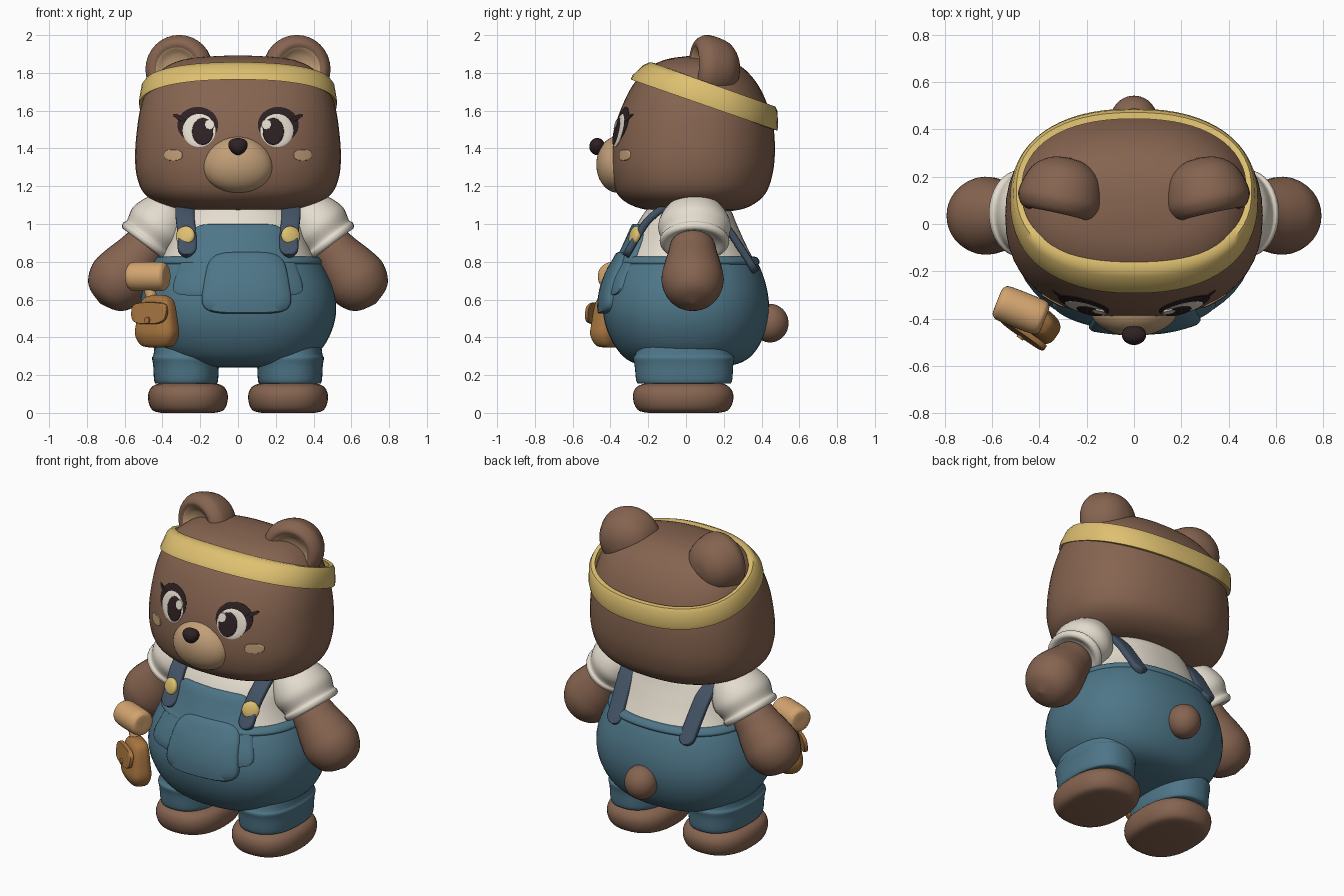
import bpy, bmesh, math
from mathutils import Vector, Matrix

if "Cube" in bpy.data.objects:
    bpy.data.objects.remove(bpy.data.objects["Cube"])


def mat(name, *rgb):
    m = bpy.data.materials.new(name)
    lin = [((c / 255 + 0.055) / 1.055) ** 2.4 for c in rgb]
    m.diffuse_color = (*lin, 1)
    m.use_nodes = True
    m.node_tree.nodes["Principled BSDF"].inputs["Base Color"].default_value = m.diffuse_color
    return m


FUR = mat("brown fur", 134, 100, 80)
TAN = mat("tan fur", 194, 159, 120)
WHITE = mat("off white", 228, 220, 206)
BLUE = mat("denim blue", 78, 118, 136)
YELLOW = mat("yellow", 222, 192, 112)
SLATE = mat("slate strap", 66, 82, 100)
DARK = mat("dark brown", 46, 33, 35)
LEATHER = mat("leather", 166, 116, 63)
WOOD = mat("light wood", 212, 165, 112)


def finish(name, bm, material, matrix=None):
    bmesh.ops.recalc_face_normals(bm, faces=bm.faces[:])
    me = bpy.data.meshes.new(name)
    bm.to_mesh(me)
    bm.free()
    ob = bpy.data.objects.new(name, me)
    bpy.context.collection.objects.link(ob)
    me.materials.append(material)
    if matrix:
        ob.matrix_world = matrix
    bpy.ops.object.select_all(action='DESELECT')
    ob.select_set(True)
    bpy.context.view_layer.objects.active = ob
    bpy.ops.object.shade_smooth_by_angle(angle=math.radians(45))
    return ob


def spline(keys, steps):
    """Catmull-Rom samples through a list of tuples."""
    out = []
    for i in range(len(keys) - 1):
        p = [keys[max(0, min(len(keys) - 1, i + k))] for k in (-1, 0, 1, 2)]
        for j in range(steps):
            t = j / steps
            out.append(tuple(0.5 * (2 * b + (c - a) * t + (2 * a - 5 * b + 4 * c - d) * t * t
                                    + (3 * b - a - 3 * c + d) * t ** 3) for a, b, c, d in zip(*p)))
    return out + [tuple(keys[-1])]


def oval(rx, rz, n=2.0, rot=0, taper=0, seg=48):
    """Superellipse outline, optionally wider at the bottom."""
    pts = []
    for k in range(seg):
        c, s = math.cos(2 * math.pi * k / seg), math.sin(2 * math.pi * k / seg)
        x = math.copysign(abs(c) ** (2 / n), c) * rx
        z = math.copysign(abs(s) ** (2 / n), s) * rz
        x *= 1 - taper * z / rz
        pts.append((x * math.cos(rot) - z * math.sin(rot), x * math.sin(rot) + z * math.cos(rot)))
    return pts


def skin(name, rings, material, matrix=None, closed=False):
    bm = bmesh.new()
    vs = [[bm.verts.new(p) for p in r] for r in rings]
    n = len(vs[0])
    for i in range(len(vs) if closed else len(vs) - 1):
        a, b = vs[i], vs[(i + 1) % len(vs)]
        for k in range(n):
            bm.faces.new((a[k], a[(k + 1) % n], b[(k + 1) % n], b[k]))
    if not closed:
        bm.faces.new(vs[0])
        bm.faces.new(vs[-1])
    return finish(name, bm, material, matrix)


def loft(name, keys, material, cx=0, n=2.3, matrix=None, steps=4):
    """Stack of sections: (z, half width, front y, back y)."""
    rings = []
    for z, rx, yf, yb in spline(keys, steps):
        rings.append([(cx + x, (yf + yb) / 2 + y, z)
                      for x, y in oval(max(rx, .004), max((yb - yf) / 2, .004), n)])
    return skin(name, rings, material, matrix)


def lathe(name, origin, axis, profile, material, steps=4, sx=1):
    """Turned shape from (distance, radius) points along an axis."""
    m = Matrix.Translation(origin) @ Vector(axis).to_track_quat('Z', 'Y').to_matrix().to_4x4()
    rings = [[(x * sx, y, t) for x, y in oval(max(r, .002), max(r, .002), seg=32)]
             for t, r in spline(profile, steps)]
    return skin(name, rings, material, m)


def surface(keys, n=2.3):
    """Front y of a lofted shape at (x, z)."""
    s = spline(keys, 8)

    def f(x, z):
        a, b = next(((a, b) for a, b in zip(s, s[1:]) if a[0] <= z <= b[0]), (s[-2], s[-1]))
        t = (z - a[0]) / (b[0] - a[0] or 1)
        _, rx, yf, yb = (p + (q - p) * t for p, q in zip(a, b))
        return (yf + yb) / 2 - (yb - yf) / 2 * max(0, 1 - abs(x / rx) ** n) ** (1 / n)
    return f


def plate(name, cx, cz, outline, surf, off, material, matrix=None):
    """Thin patch that follows a surface."""
    rings = [[(cx + x * k, surf(cx + x * k, cz + z * k) - o, cz + z * k) for x, z in outline]
             for k, o in ((.03, off), (.25, off), (.5, off), (.75, off), (.96, off), (1, off * .7), (1, -.01))]
    return skin(name, rings, material, matrix)


def ball(name, loc, scale, material, taper=0):
    bm = bmesh.new()
    bmesh.ops.create_uvsphere(bm, u_segments=40, v_segments=24, radius=1)
    for v in bm.verts:
        v.co.x *= 1 + taper * v.co.z
        v.co = Vector([c * s for c, s in zip(v.co, scale)]) + Vector(loc)
    return finish(name, bm, material)


# Head
HEAD = [(1.065, .01, .03, .05), (1.07, .25, -.17, .25), (1.10, .40, -.29, .35), (1.16, .495, -.365, .42),
        (1.25, .535, -.395, .455), (1.36, .545, -.40, .47), (1.50, .535, -.38, .465), (1.62, .515, -.34, .435),
        (1.73, .475, -.285, .385), (1.82, .40, -.21, .31), (1.87, .29, -.11, .22), (1.888, .13, .0, .14),
        (1.892, .01, .06, .08)]
loft("head", HEAD, FUR)
face = surface(HEAD)
ball("muzzle", (0, -.36, 1.315), (.185, .115, .15), TAN, -.08)
ball("nose", (0, -.47, 1.41), (.05, .042, .045), DARK, .25)

# Tilted headband: (half width, front y, back y, front z, back z)
band = []
for rx, yf, yb, zf, zb in ((.495, -.26, .455, 1.775, 1.50), (.523, -.293, .483, 1.765, 1.495),
                           (.524, -.285, .488, 1.785, 1.515), (.512, -.225, .484, 1.842, 1.60),
                           (.498, -.19, .472, 1.857, 1.622), (.475, -.16, .445, 1.85, 1.625)):
    band.append([(x, (yf + yb) / 2 + y, (zf + zb) / 2 + (zb - zf) * y / (yb - yf))
                 for x, y in oval(rx, (yb - yf) / 2, 2.3, seg=64)])
skin("headband", band, YELLOW, closed=True)

# Torso: overalls below, shirt above
TORSO = [(.24, .01, 0, .02), (.245, .2, -.18, .19), (.27, .34, -.29, .3), (.33, .435, -.36, .37),
         (.43, .495, -.415, .42), (.54, .52, -.44, .44), (.65, .507, -.43, .43), (.75, .465, -.395, .40),
         (.82, .42, -.355, .365), (.90, .385, -.315, .325), (1.0, .355, -.27, .28), (1.07, .31, -.225, .25),
         (1.12, .25, -.18, .2)]
loft("overalls", TORSO[:9], BLUE)
loft("shirt", [(z, rx - .012, yf + .012, yb - .012) for z, rx, yf, yb in TORSO[7:]], WHITE)
loft("waistband", [(.785, .44, -.372, .383), (.80, .447, -.38, .39), (.822, .431, -.366, .377),
                   (.828, .415, -.35, .36)], BLUE)
chest = surface(TORSO)
plate("bib", 0, .81, oval(.30, .19, 8, taper=.22, seg=72), chest, .015, BLUE)
plate("bib_pocket", .045, .688, oval(.225, .163, 4.5, taper=.12, seg=64), chest, .03, BLUE)
ball("tail", (0, .445, .475), (.098, .098, .102), FUR)


def strap(s):
    path = [Vector(p) for p in spline([(.27, -.32, .83), (.27, -.255, .94), (.28, -.19, 1.03), (.28, -.08, 1.10),
                                       (.28, .08, 1.10), (.27, .2, 1.0), (.26, .285, .88), (.25, .37, .745)], 14)]
    lens = [0]
    for a, b in zip(path, path[1:]):
        lens.append(lens[-1] + (b - a).length)
    rings = []
    for i, p in enumerate(path):
        t = path[min(i + 1, len(path) - 1)] - path[max(i - 1, 0)]
        nrm = Vector((0, -t.z, t.y)).normalized()
        d = min(lens[i], lens[-1] - lens[i], .05)
        w = max(.004, math.sqrt(.05 ** 2 - (.05 - d) ** 2))
        rings.append([Vector((s * (p.x + x), p.y, p.z)) + nrm * h for x, h in oval(w, .02, 4, seg=20)])
    skin("shoulder_strap", rings, SLATE)


for s in (-1, 1):
    # Ear with a coloured dish
    ear = lathe("ear", (s * .31, .115, 1.82), (s * .22, -1, .05),
                [(-.17, 0), (-.155, .08), (-.10, .148), (0, .18), (.05, .168), (.075, .14), (.07, .112),
                 (.045, .08), (.03, .04), (.025, 0)], FUR)
    ear.data.materials.append(TAN)
    for p in ear.data.polygons:
        if p.center.z > 0 and math.hypot(p.center.x, p.center.y) < .108:
            p.material_index = 1

    # Eye layers and cheek
    plate("eye_lash", s * .213, 1.525, oval(.108, .095), face, .003, DARK)
    plate("lash_tip", s * .31, 1.562, oval(.04, .011, rot=s * .5), face, .004, DARK)
    plate("eye_white", s * .206, 1.495, oval(.087, .088), face, .006, WHITE)
    plate("pupil", s * .187, 1.49, oval(.056, .071), face, .009, DARK)
    plate("eye_glint", s * .15, 1.527, oval(.026, .027), face, .012, WHITE)
    plate("cheek", s * .343, 1.365, oval(.049, .029, 2.5), face, .006, TAN)

    # Sleeve and arm
    lathe("sleeve", (s * .495, .045, .89), (s * .6, 0, -.8),
          [(-.02, .10), (0, .135), (-.008, .155), (-.03, .16), (-.05, .152), (-.12, .168), (-.2, .145),
           (-.26, .10), (-.29, 0)], WHITE, sx=1.15)
    lathe("arm", (s * .45, .035, .925), (s * .63, 0, -.78),
          [(0, .09), (.05, .118), (.12, .133), (.2, .153), (.29, .165), (.37, .14), (.42, .09), (.445, 0)], FUR)

    # Trouser leg and foot
    loft("trouser_leg", [(.155, .15, -.24, .22), (.165, .168, -.262, .243), (.25, .174, -.272, .25),
                         (.29, .18, -.28, .257), (.31, .172, -.268, .247), (.37, .165, -.25, .24)],
         BLUE, s * .275, 2.4)
    loft("foot", [(0, .14, -.2, .17), (.012, .185, -.25, .22), (.05, .207, -.275, .245), (.10, .21, -.28, .25),
                  (.14, .188, -.257, .225), (.16, .13, -.19, .17), (.165, .03, -.05, .02)], FUR, s * .265, 2.4)

    strap(s)
    lathe("strap_button", (s * .275, -.262, .935), (s * .35, -.9, .25),
          [(0, .05), (.015, .052), (.026, .042), (.032, .02), (.033, 0)], YELLOW)

# Belt pouch with flap, and a mallet standing in it
turn = Matrix.Translation((-.425, -.40, .485)) @ Matrix.Rotation(math.radians(-35), 4, 'Z')
loft("pouch", [(-.138, .05, -.03, .03), (-.125, .095, -.055, .05), (-.07, .122, -.078, .065), (0, .115, -.07, .06),
               (.08, .10, -.06, .055), (.12, .08, -.045, .045), (.14, .04, -.02, .02)], LEATHER, n=3, matrix=turn)
plate("pouch_flap", 0, .043, oval(.112, .058, 3.2, taper=-.05), lambda x, z: -.083 + z * .15, .012, LEATHER, turn)
plate("pouch_stud", 0, .005, oval(.016, .018), lambda x, z: -.093, .01, LEATHER, turn)
lathe("mallet_handle", (-.475, -.37, .68), (.25, -.1, -1), [(0, .03), (.04, .03), (.16, .03)], WOOD)
lathe("mallet_head", (-.478, -.365, .722), (.93, -.37, 0),
      [(-.108, 0), (-.108, .05), (-.10, .066), (-.08, .076), (0, .078), (.08, .076), (.10, .066), (.108, .05),
       (.108, 0)], WOOD)
